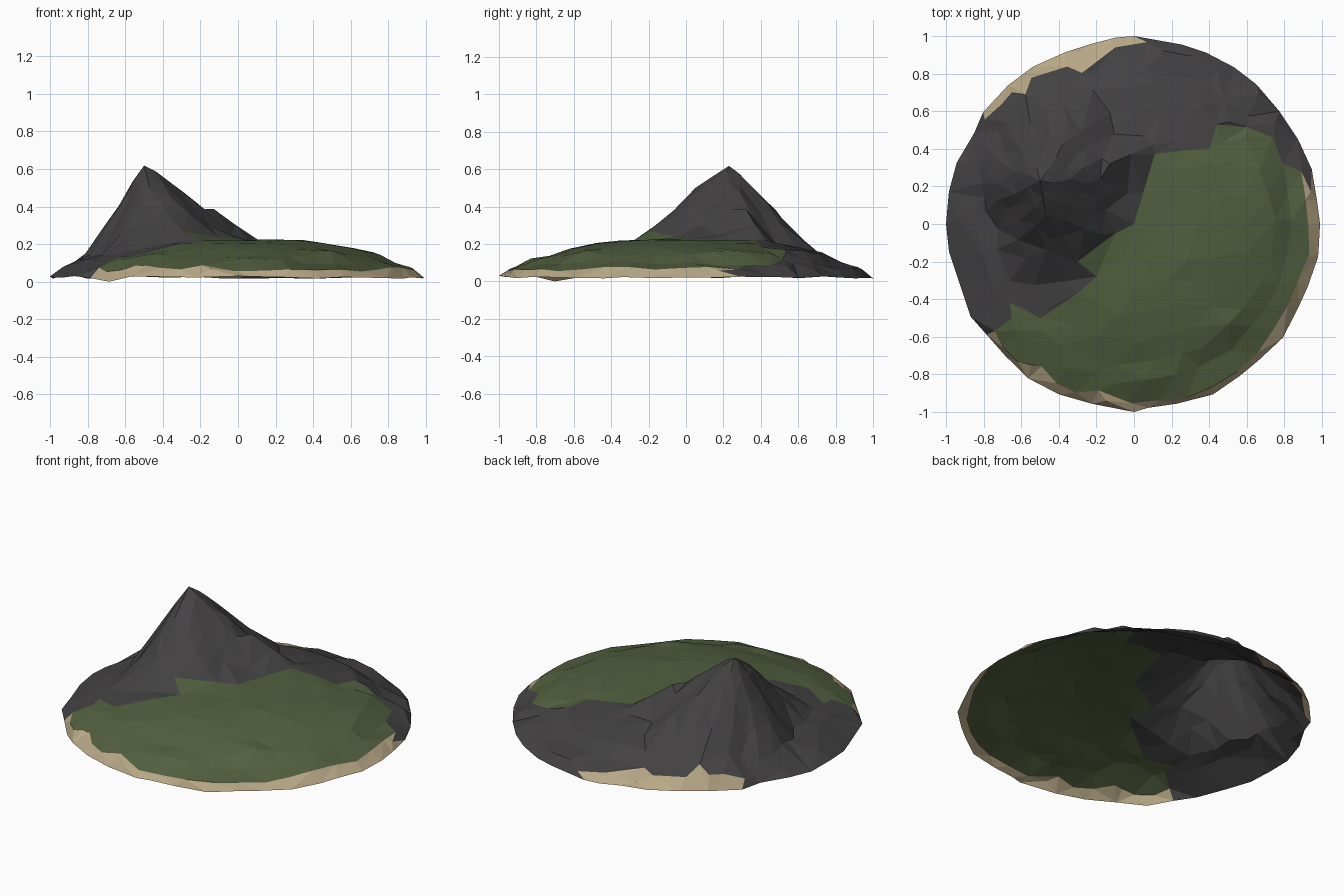
import bpy, math, random
from mathutils import Vector
from mathutils.geometry import delaunay_2d_cdt

if "Cube" in bpy.data.objects:
    bpy.data.objects.remove(bpy.data.objects["Cube"])

random.seed(11)
PEAK = Vector((-0.5, 0.23))

# Height profiles (distance, height): low dome, stepped on the right and back, and the mountain cone
DOME = [(0, .225), (.4, .218), (.6, .18), (.68, .16), (.8, .122), (.9, .095), (.97, .055), (1, .03)]
STEP = [(0, .225), (.4, .218), (.6, .18), (.73, .155), (.81, .10), (.92, .075), (.97, .05), (1, .03)]
CONE = [(0, .615), (.05, .595), (.1, .545), (.2, .45), (.3, .355), (.4, .26), (.5, .18), (.6, .11), (.9, 0), (9, 0)]
# Reach of the cone by direction (degrees)
REACH = [(-180, .5), (-135, .58), (-100, .95), (-65, 1.25), (-40, 1.12), (0, 1.15), (45, 1.0), (90, .9), (135, .62),
         (180, .5)]
# Spur ridges: start xyz, end xyz
SPURS = [((-.42, .27, .55), (-.13, .32, .385)), ((-.13, .32, .385), (.1, .42, .22)),
         ((-.5, .23, .61), (-.47, .05, .50)), ((-.5, .23, .61), (-.5, .48, .375))]


def lerp_table(table, x):
    for (a, u), (b, v) in zip(table, table[1:]):
        if x <= b:
            return u + (v - u) * max(0, x - a) / (b - a)
    return table[-1][1]


def height(p):
    h = lerp_table(STEP if p.x > .3 or p.y > .3 else DOME, p.length)
    d = p - PEAK
    ang = math.atan2(d.y, d.x)
    gully = 1 + .05 * math.sin(7 * ang + 1) * min(1, d.length / .15)
    cone = lerp_table(CONE, d.length / (lerp_table(REACH, math.degrees(ang)) * gully))
    h = max(h, cone)
    for a, b in SPURS:
        a, b = Vector(a), Vector(b)
        ab = (b - a).xy
        t = min(1, max(0, (p - a.xy).dot(ab) / ab.length_squared))
        c = a.lerp(b, t)
        h = max(h, c.z - 1.5 * (p - c.xy).length)
    return h


def polar(r, deg):
    return Vector((r * math.cos(math.radians(deg)), r * math.sin(math.radians(deg))))


# Outline of the grass where it meets rock, then around the beach
GRASS = [Vector(p) for p in [(-.74, -.57), (-.65, -.5), (-.66, -.42), (-.5, -.5), (-.3, -.37), (-.2, -.28),
         (-.3, -.2), (-.1, -.05), (0, 0), (.05, .17), (.11, .37), (.25, .39), (.4, .4), (.44, .53),
         (.6, .515), (.74, .46), (.79, .32), (.89, .28)]]
GRASS += [polar(random.uniform(.90, .95), a) for a in range(8, -40, -9)]
GRASS += [polar(random.uniform(.945, .97), a) for a in range(-46, -98, -9)]
GRASS += [polar(random.uniform(.90, .96), a) for a in range(-102, -138, -7)]
# Strip of beach at the back left
BEACH = [polar(r, a) for r, a in [(.97, 86), (.945, 96), (.85, 109), (.91, 113), (.95, 125),
                                  (.90, 130), (.955, 133), (.95, 138), (.97, 145)]]

# Points: shoreline first, then outline points, then jittered rings
SIDES = 38
points = [polar(random.uniform(.978, 1), 360 * i / SIDES + random.uniform(-2, 2)) for i in range(SIDES)]
points[0] = Vector((.99, 0))
for axis in ((0, 1), (0, -1), (-1, 0)):
    k = min(range(SIDES), key=lambda i: (points[i] - Vector(axis)).length)
    points[k] = Vector(axis)
edges = [(i, (i + 1) % SIDES) for i in range(SIDES)]
g0 = len(points)
points += GRASS
edges += [(g0 + i, g0 + (i + 1) % len(GRASS)) for i in range(len(GRASS))]
b0 = len(points)
points += BEACH
edges += [(b0 + i, b0 + i + 1) for i in range(len(BEACH) - 1)]


def add_point(p, gap):
    if p.length < .965 and all((p - q).length > gap for q in points):
        points.append(p)


add_point(PEAK, .01)
add_point(PEAK + Vector((.06, -.01)), .01)
for a, b in SPURS:
    for t in (.5, 1):
        add_point(Vector(a).lerp(Vector(b), t).xy, .05)
for r, n in [(.07, 7), (.15, 14), (.24, 18), (.33, 22)]:
    for i in range(n):
        add_point(PEAK + polar(r * random.uniform(.93, 1.07), 360 * i / n + random.uniform(-5, 5)), .05)
for r, n in [(.945, 40), (.83, 34), (.74, 30), (.62, 24), (.48, 18), (.33, 12), (.18, 7)]:
    for i in range(n):
        add_point(polar(r + random.uniform(-.018, .018), 360 * (i + random.uniform(-.2, .2)) / n), .05)

# Keep the shore low, with one dip to the ground at the front left
verts2d, _, tris, *_ = delaunay_2d_cdt(points, edges, [], 1, 1e-5)
verts = []
for v in verts2d:
    wob = .01 if v.length > .68 else .004
    if v.length > .974:
        z = random.uniform(.016, .03)
    else:
        z = height(v) + random.uniform(-wob, wob)
    verts.append([v.x, v.y, z])
dip = min(range(len(verts)), key=lambda i: (verts2d[i] - Vector((-.72, -.72))).length)
verts[dip][2] = 0


def inside(p, poly):
    hit = False
    for a, b in zip(poly, poly[1:] + poly[:1]):
        if (a.y > p.y) != (b.y > p.y) and p.x < (b.x - a.x) * (p.y - a.y) / (b.y - a.y) + a.x:
            hit = not hit
    return hit


# Sort the triangles into grass, beach and rock
beach_zone = BEACH + [polar(1.1, a) for a in (145, 130, 115, 100, 86)]
parts = {"grass": [], "beach": [], "rock_mountain": []}
for t in tris:
    c = sum((verts2d[i] for i in t), Vector((0, 0))) / 3
    deg = math.degrees(math.atan2(c.y, c.x))
    if inside(c, GRASS):
        parts["grass"].append(t)
    elif inside(c, beach_zone) or (-144 < deg < 13 and c.length > .86):
        parts["beach"].append(t)
    else:
        parts["rock_mountain"].append(t)

COLORS = {"grass": (.085, .115, .05, 1), "beach": (.48, .39, .24, 1), "rock_mountain": (.057, .054, .056, 1)}
for name, faces in parts.items():
    used = sorted({i for f in faces for i in f})
    index = {v: i for i, v in enumerate(used)}
    mesh = bpy.data.meshes.new(name)
    mesh.from_pydata([verts[i] for i in used], [], [[index[i] for i in f] for f in faces])
    mat = bpy.data.materials.new(name)
    mat.diffuse_color = COLORS[name]
    mat.use_nodes = True
    mat.node_tree.nodes["Principled BSDF"].inputs["Base Color"].default_value = mat.diffuse_color
    mesh.materials.append(mat)
    bpy.context.collection.objects.link(bpy.data.objects.new(name, mesh))
